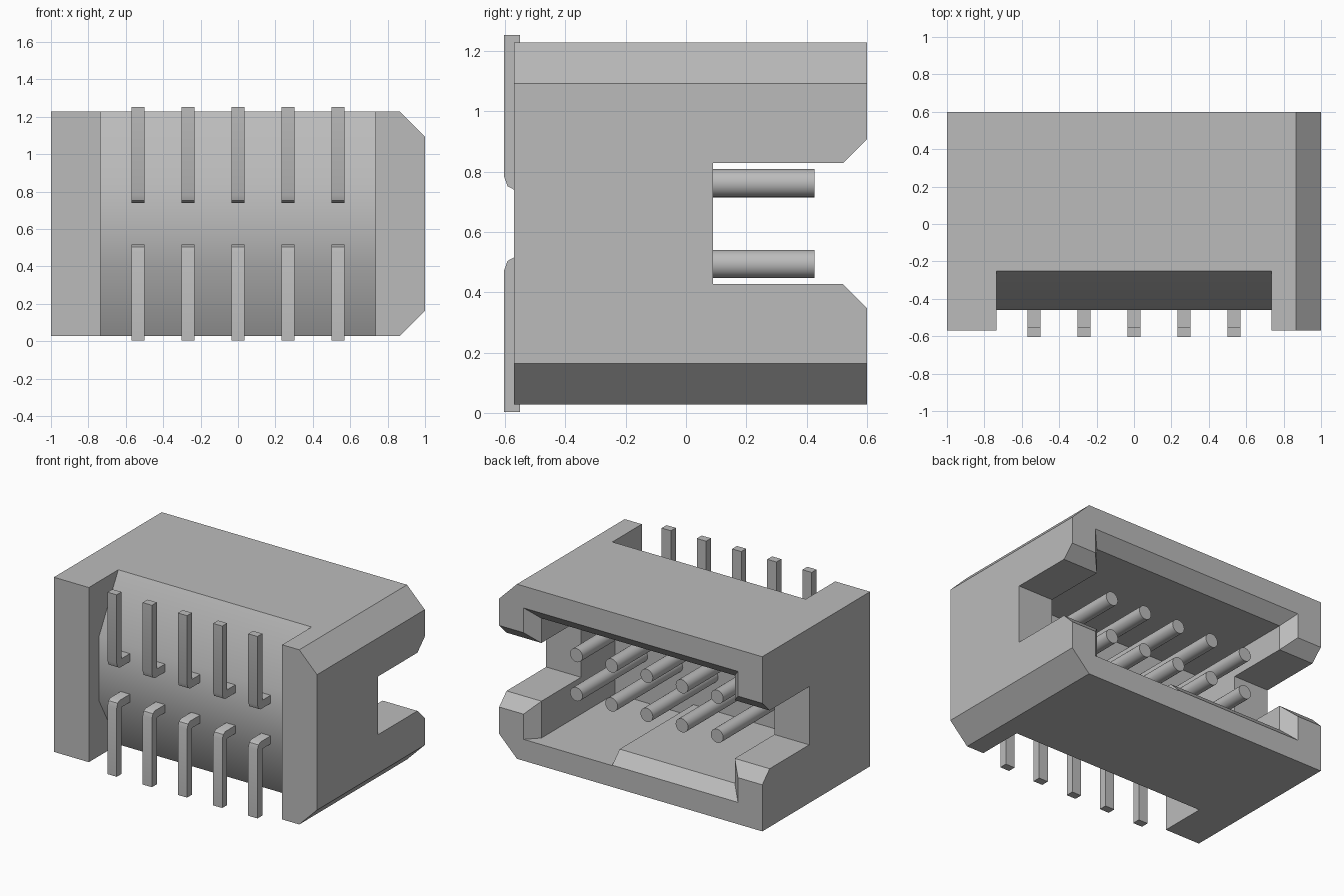
import bpy, bmesh, math
from mathutils import Vector

cube = bpy.data.objects.get("Cube")
if cube:
    bpy.data.objects.remove(cube)

MID = 0.628      # height of the mirror plane between the two pin rows
INNER_X = 0.735  # half width of the cavity and of the front recess
FLOOR_Y = -0.28  # depth of the cavity
MOUTH_Y = 0.6

grey = bpy.data.materials.new("light grey")
grey.use_nodes = True
COLOUR = (0.5, 0.5, 0.5, 1)
grey.diffuse_color = COLOUR
grey.node_tree.nodes["Principled BSDF"].inputs["Base Color"].default_value = COLOUR


def make_object(name, bm):
    bmesh.ops.recalc_face_normals(bm, faces=bm.faces)
    mesh = bpy.data.meshes.new(name)
    bm.to_mesh(mesh)
    bm.free()
    mesh.materials.append(grey)
    obj = bpy.data.objects.new(name, mesh)
    bpy.context.collection.objects.link(obj)
    return obj


def loft(name, rings):
    """Closed solid through rings with equal point counts."""
    bm = bmesh.new()
    loops = [[bm.verts.new(p) for p in ring] for ring in rings]
    for a, b in zip(loops, loops[1:]):
        for i in range(len(a)):
            j = (i + 1) % len(a)
            bm.faces.new((a[i], a[j], b[j], b[i]))
    bm.faces.new(loops[0])
    bm.faces.new(loops[-1])
    return make_object(name, bm)


def prism(name, profile, axis, start, end):
    """Extrude a 2D profile along an axis; profile keeps the x, y, z order."""
    def place(p, d):
        c = list(p)
        c.insert(axis, d)
        return Vector(c)
    return loft(name, [[place(p, d) for p in profile] for d in (start, end)])


def mirrored(half):
    """Complete a (y, z offset) half profile across the middle height."""
    return [(y, MID + z) for y, z in half] + [(y, MID - z) for y, z in reversed(half)]


def activate(obj):
    bpy.ops.object.select_all(action='DESELECT')
    obj.select_set(True)
    bpy.context.view_layer.objects.active = obj


def smooth(obj):
    activate(obj)
    bpy.ops.object.shade_smooth_by_angle(angle=math.radians(40))


# Housing block with two bevelled edges on its left side
housing = prism("housing", mirrored([(-1, 0.6), (0.865, 0.6), (1, 0.465)]), 1, -0.57, MOUTH_Y)

cutters = []
# Bulging recess behind the pin legs
cutters.append(prism("recess_cutter",
                     mirrored([(-0.7, 0.7), (-0.25, 0.7), (-0.25, 0.6), (-0.46, 0.22)]),
                     0, -INNER_X, INNER_X))


# Cavity with a flared mouth
def rectangle(y, hx, hz):
    return [(sx * hx, y, MID + sz * hz) for sx, sz in ((-1, -1), (1, -1), (1, 1), (-1, 1))]


cutters.append(loft("cavity_cutter", [
    rectangle(FLOOR_Y, INNER_X, 0.37), rectangle(0.52, INNER_X, 0.37),
    rectangle(0.62, INNER_X + 0.1, 0.47)]))
# Deeper floor on one half, as a key
cutters.append(prism("key_cutter",
                     [(0.14, FLOOR_Y), (INNER_X, FLOOR_Y), (INNER_X, 0.52),
                      (INNER_X + 0.1, 0.62), (0.14, 0.62)], 2, 0.175, MID))
# Latch slot through both side walls
cutters.append(prism("slot_cutter",
                     mirrored([(0.09, 0.2), (0.52, 0.2), (0.62, 0.3)]), 0, -1.1, 1.1))

for cutter in cutters:
    activate(housing)
    mod = housing.modifiers.new("cut", 'BOOLEAN')
    mod.operation = 'DIFFERENCE'
    mod.solver = 'EXACT'
    mod.object = cutter
    bpy.ops.object.modifier_apply(modifier=mod.name)
    bpy.data.objects.remove(cutter)
smooth(housing)

# Pins: flat bent leg at the front, round contact inside the cavity
LEG = [(-0.603, 0.625), (-0.55, 0.625), (-0.55, 0.167), (-0.4, 0.167),
       (-0.4, 0.112), (-0.57, 0.112), (-0.592, 0.124), (-0.603, 0.155)]
for row, side in (("upper", 1), ("lower", -1)):
    for n in range(5):
        x = (n - 2) * 0.2675
        leg = prism(f"{row}_pin_leg_{n + 1}", [(y, MID + side * z) for y, z in LEG],
                    0, x - 0.035, x + 0.035)
        smooth(leg)
        z = MID + side * 0.134
        ring = [(x + 0.047 * math.cos(a), z + 0.047 * math.sin(a))
                for a in (math.tau * k / 24 for k in range(24))]
        contact = prism(f"{row}_pin_contact_{n + 1}",
                        ring, 1, FLOOR_Y - 0.04, 0.427)
        smooth(contact)
